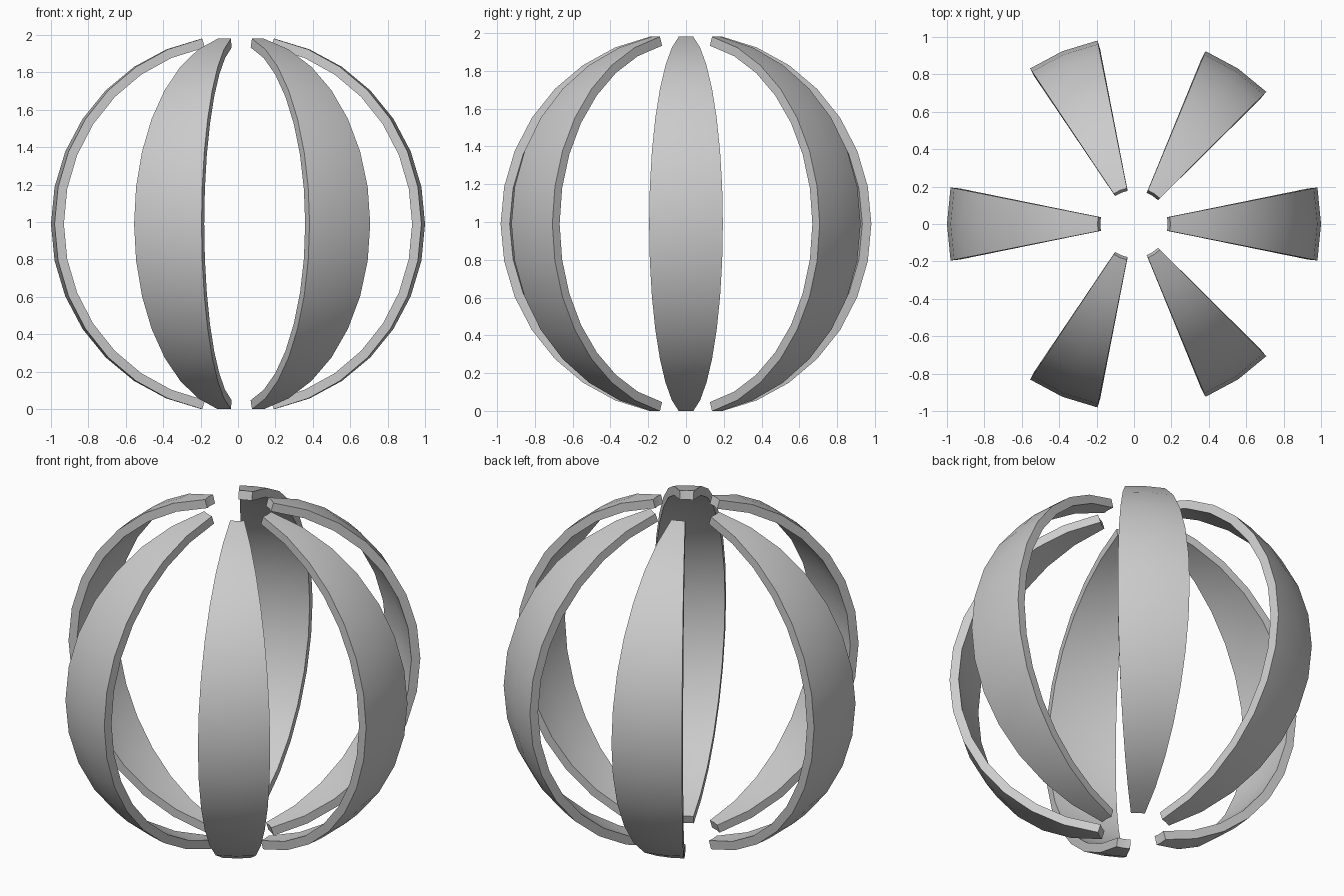
import bpy, bmesh
from math import sin, cos, radians

if "Cube" in bpy.data.objects:
    bpy.data.objects.remove(bpy.data.objects["Cube"])

STEP = 11.25            # sphere with 32 segments and 16 rings
Z_SCALE, Z_MID = 1.01, 0.99


def rib(name, centre):
    """Curved strip two segments wide, open at both poles, thickened inwards."""
    bm = bmesh.new()
    rows = []
    for i in range(1, 16):
        p = radians(i * STEP)
        rows.append([bm.verts.new((sin(p) * cos(radians(a)),
                                   sin(p) * sin(radians(a)),
                                   Z_MID + Z_SCALE * cos(p)))
                     for a in (centre - STEP, centre, centre + STEP)])
    for upper, lower in zip(rows, rows[1:]):
        for k in range(2):
            bm.faces.new((upper[k], lower[k], lower[k + 1], upper[k + 1]))
    mesh = bpy.data.meshes.new(name)
    bm.to_mesh(mesh)
    bm.free()
    ob = bpy.data.objects.new(name, mesh)
    bpy.context.collection.objects.link(ob)
    solid = ob.modifiers.new("thickness", 'SOLIDIFY')
    solid.thickness = 0.05
    solid.offset = -1

    # Bake the thickness so the sharp edges can be marked
    bpy.ops.object.select_all(action='DESELECT')
    ob.select_set(True)
    bpy.context.view_layer.objects.active = ob
    bpy.ops.object.modifier_apply(modifier=solid.name)
    bpy.ops.object.shade_smooth_by_angle(angle=radians(30))


# Six ribs around the sphere
for name, angle in (("rib_right", 0), ("rib_back_right", 56.25),
                    ("rib_back_left", 112.5), ("rib_left", 180),
                    ("rib_front_left", 247.5), ("rib_front_right", 303.75)):
    rib(name, angle)
